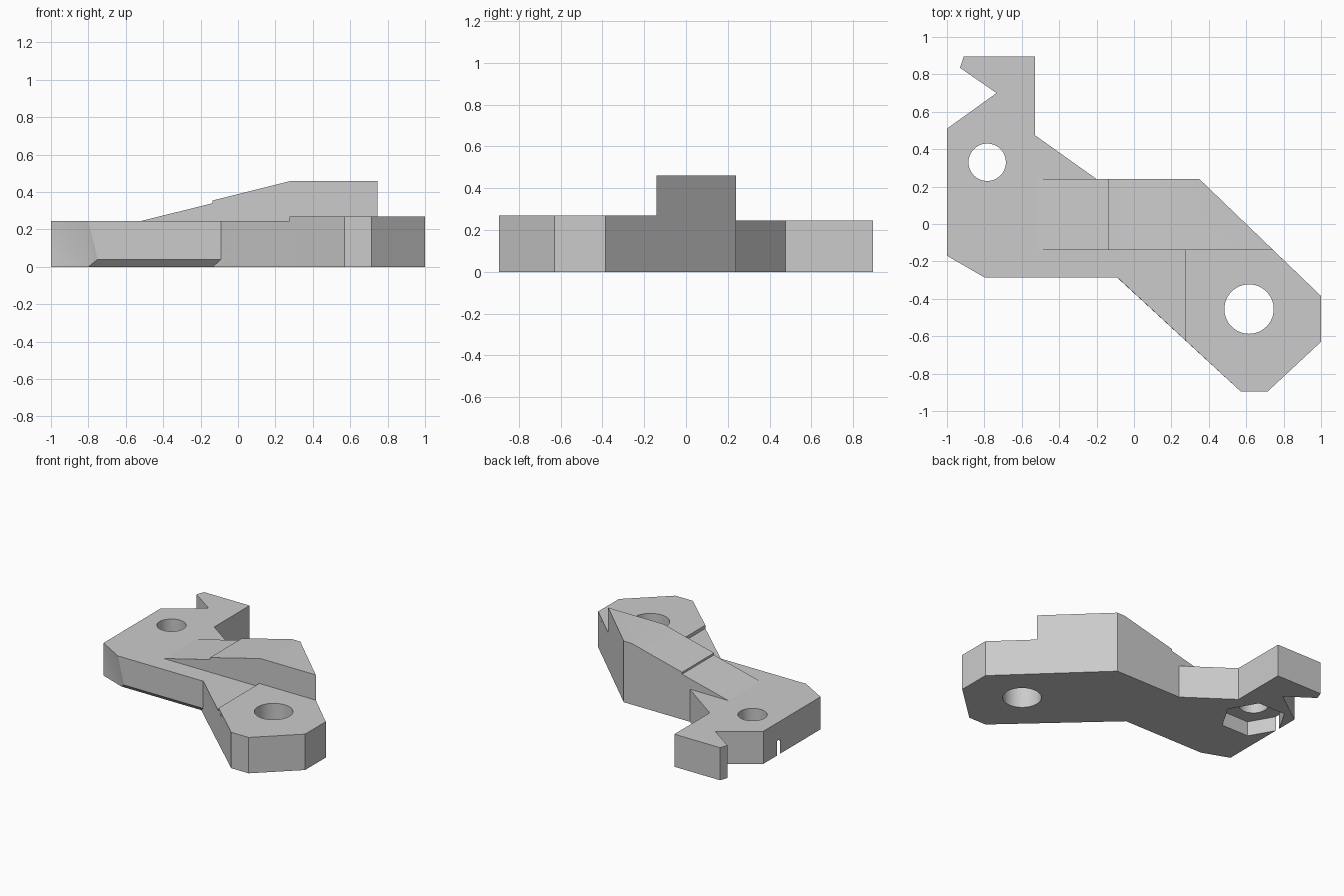
import bpy, bmesh, math
from mathutils import Vector

if "Cube" in bpy.data.objects:
    bpy.data.objects.remove(bpy.data.objects["Cube"])

grey = bpy.data.materials.new("light grey")
grey.use_nodes = True
grey.diffuse_color = (0.6, 0.6, 0.6, 1)
grey.node_tree.nodes["Principled BSDF"].inputs["Base Color"].default_value = (0.6, 0.6, 0.6, 1)

PLATE_TOP, PAD_TOP, CHAMFER = 0.245, 0.27, 0.04
SMALL_HOLE, BIG_HOLE = (-0.785, 0.33), (0.615, -0.455)


def finish(bm, name):
    bmesh.ops.recalc_face_normals(bm, faces=bm.faces)
    mesh = bpy.data.meshes.new(name)
    bm.to_mesh(mesh)
    bm.free()
    mesh.materials.append(grey)
    obj = bpy.data.objects.new(name, mesh)
    bpy.context.collection.objects.link(obj)
    return obj


def prism(points, direction):
    """Extrude a closed loop of 3D points along a direction."""
    bm = bmesh.new()
    face = bm.faces.new([bm.verts.new(p) for p in points])
    ext = bmesh.ops.extrude_face_region(bm, geom=[face])["geom"]
    bmesh.ops.translate(bm, vec=direction,
                        verts=[v for v in ext if isinstance(v, bmesh.types.BMVert)])
    return bm


def cut(target, name, centre, radius, sides, z0, z1):
    """Drill a round or hexagonal hole through the target."""
    ring = [(centre[0] + radius * math.cos(math.tau * i / sides),
             centre[1] + radius * math.sin(math.tau * i / sides), z0) for i in range(sides)]
    cutter = finish(prism(ring, (0, 0, z1 - z0)), name)
    cutter.hide_render = True
    cutter.display_type = 'WIRE'
    mod = target.modifiers.new(name, 'BOOLEAN')
    mod.operation, mod.solver, mod.object = 'DIFFERENCE', 'EXACT', cutter
    bpy.context.view_layer.objects.active = target
    bpy.ops.object.modifier_apply(modifier=name)
    bpy.data.objects.remove(cutter)


# Base plate: hooked arm at the back, wide body, angled arm to the front
left_front, inner_front = (-0.8, -0.285), (-0.09, -0.285)
outline = [(-0.91, 0.895), (-0.53, 0.895), (-0.53, 0.475), (-0.2, 0.24), (0.35, 0.24),
           (1, -0.385), (1, -0.63), (0.715, -0.895), (0.57, -0.895),
           inner_front, left_front,
           (-1, -0.17), (-1, 0.51), (-0.735, 0.7), (-0.93, 0.835)]
# Side columns run top to bottom; the two front corners carry the lower chamfer
columns = {inner_front: [(*inner_front, CHAMFER), (-0.135, -0.245, 0)],
           left_front: [(-0.75, -0.285, CHAMFER), (-0.8, -0.245, 0)]}
bm = bmesh.new()
sides = [[bm.verts.new(q) for q in [(*p, PLATE_TOP)] + columns.get(p, [(*p, 0)])]
         for p in outline]
bm.faces.new([s[0] for s in sides])
bm.faces.new([s[-1] for s in sides])
for a, b in zip(sides, sides[1:] + sides[:1]):
    if len(a) == len(b) == 3:
        bm.faces.new([a[0], a[1], b[1], b[0]])
        bm.faces.new([a[1], a[2], b[2], b[1]])
    else:
        bm.faces.new(a + b[::-1])
bmesh.ops.triangulate(bm, faces=[f for f in bm.faces if len(f.verts) == 5])
plate = finish(bm, "base_plate")
cut(plate, "nut_pocket", SMALL_HOLE, 0.225, 6, -0.1, 0.11)
cut(plate, "small_hole", SMALL_HOLE, 0.1, 48, -0.1, 0.5)
cut(plate, "big_hole", BIG_HOLE, 0.132, 48, -0.1, 0.5)

# Raised pad around the big hole
pad_outline = [(0.275, -0.14), (0.745, -0.14), *outline[5:9], (0.275, -0.622)]
pad = finish(prism([(x, y, PLATE_TOP) for x, y in pad_outline],
                   (0, 0, PAD_TOP - PLATE_TOP)), "raised_pad")
cut(pad, "pad_hole", BIG_HOLE, 0.132, 48, -0.1, 0.5)

# Ramped rib across the middle, trimmed along the plate's slanted edge
profile = [(-0.52, PLATE_TOP), (-0.135, 0.34), (-0.135, 0.355), (0.285, 0.46),
           (0.9, 0.46), (0.9, PLATE_TOP)]
bm = prism([(x, -0.14, z) for x, z in profile], (0, 0.38, 0))
edge = Vector((0.65, -0.625, 0))
cut_geom = bmesh.ops.bisect_plane(bm, geom=bm.verts[:] + bm.edges[:] + bm.faces[:],
                                  plane_co=(0.35, 0.24, 0), plane_no=(-edge.y, edge.x, 0),
                                  clear_outer=True)["geom_cut"]
bmesh.ops.holes_fill(bm, edges=[e for e in bm.edges if e.is_boundary])
rib = finish(bm, "ramped_rib")

# Smooth hole walls, crisp edges elsewhere
for obj in (plate, pad, rib):
    bpy.ops.object.select_all(action='DESELECT')
    obj.select_set(True)
    bpy.context.view_layer.objects.active = obj
    bpy.ops.object.shade_smooth_by_angle(angle=math.radians(20))
